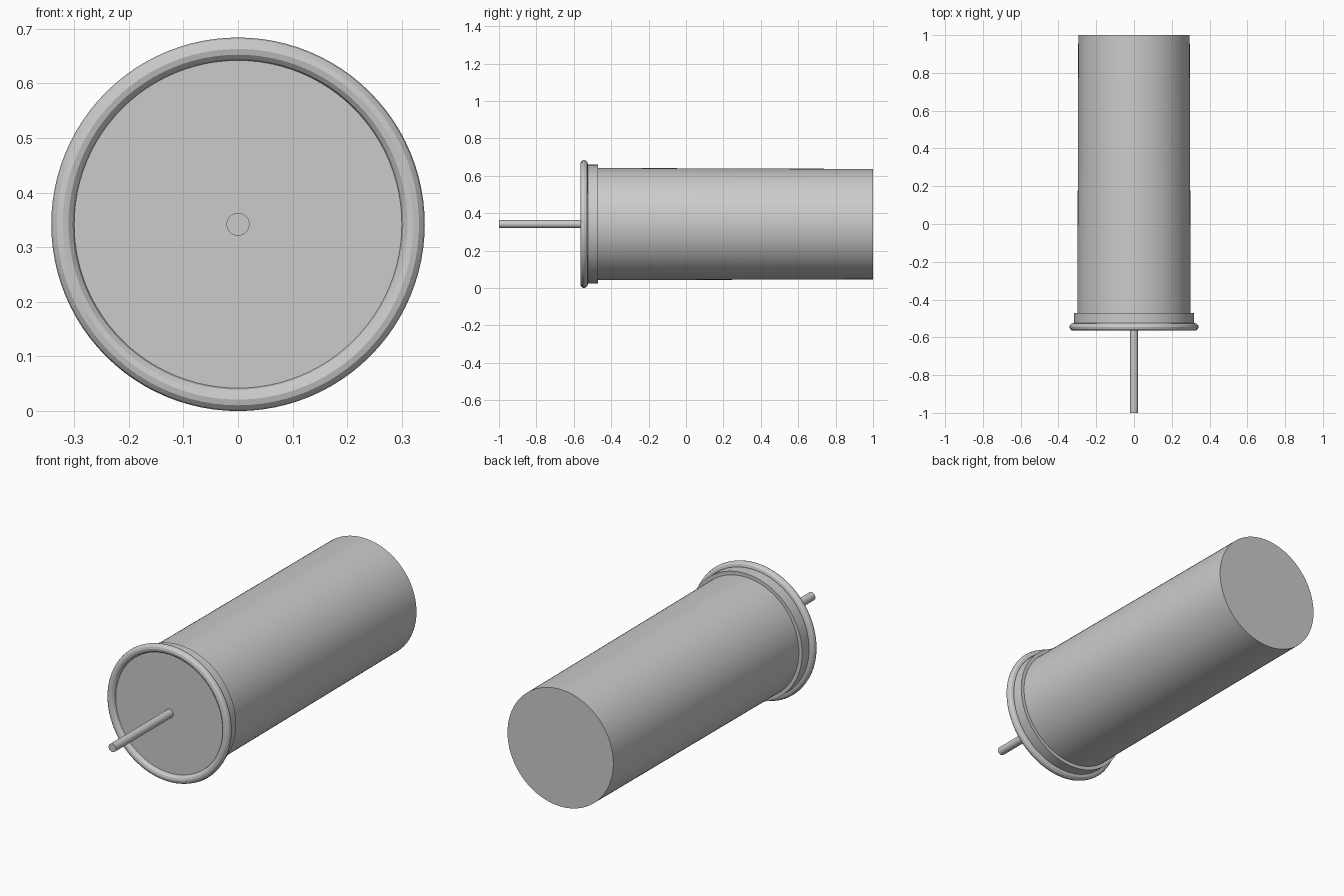
import bpy
import bmesh
import math
from mathutils import Matrix

cube = bpy.data.objects.get("Cube")
if cube:
    bpy.data.objects.remove(cube, do_unlink=True)

AXIS_Z = 0.342
SIDES = 96

grey = bpy.data.materials.new("light_grey")
grey.use_nodes = True
colour = (0.6, 0.6, 0.6, 1)
grey.diffuse_color = colour
grey.node_tree.nodes["Principled BSDF"].inputs["Base Color"].default_value = colour


def lathe(name, profile, sides=SIDES, closed=False, angle=30):
    """Spin (y, radius) points about the long axis; open profiles get flat caps."""
    bm = bmesh.new()
    rings = []
    for y, r in profile:
        ring = []
        for i in range(sides):
            a = math.tau * i / sides
            ring.append(bm.verts.new((r * math.cos(a), y, AXIS_Z + r * math.sin(a))))
        rings.append(ring)
    pairs = list(zip(rings, rings[1:]))
    if closed:
        pairs.append((rings[-1], rings[0]))
    else:
        bm.faces.new(rings[0])
        bm.faces.new(rings[-1])
    for a, b in pairs:
        for i in range(sides):
            j = (i + 1) % sides
            bm.faces.new((a[i], a[j], b[j], b[i]))
    bmesh.ops.recalc_face_normals(bm, faces=bm.faces)
    mesh = bpy.data.meshes.new(name)
    bm.to_mesh(mesh)
    bm.free()
    mesh.materials.append(grey)
    obj = bpy.data.objects.new(name, mesh)
    bpy.context.collection.objects.link(obj)
    bpy.ops.object.select_all(action="DESELECT")
    obj.select_set(True)
    bpy.context.view_layer.objects.active = obj
    bpy.ops.object.shade_smooth_by_angle(angle=math.radians(angle))
    return obj


# Slightly tapered main barrel with flat ends
lathe("barrel", [(-0.545, 0.3), (-0.47, 0.3), (1.0, 0.295)])

# Stepped collar behind the rim
lathe("collar", [(-0.54, 0.299), (-0.54, 0.318), (-0.47, 0.318), (-0.47, 0.299)],
      closed=True)

# Rounded rim, faceted around its section
section = [math.tau * k / 12 for k in range(12)]
lathe("rim", [(-0.545 + 0.02 * math.sin(a), 0.321 + 0.021 * math.cos(a)) for a in section],
      closed=True, angle=20)

# Thin centre pin
lathe("pin", [(-1.0, 0.021), (-0.53, 0.021)], sides=32)
